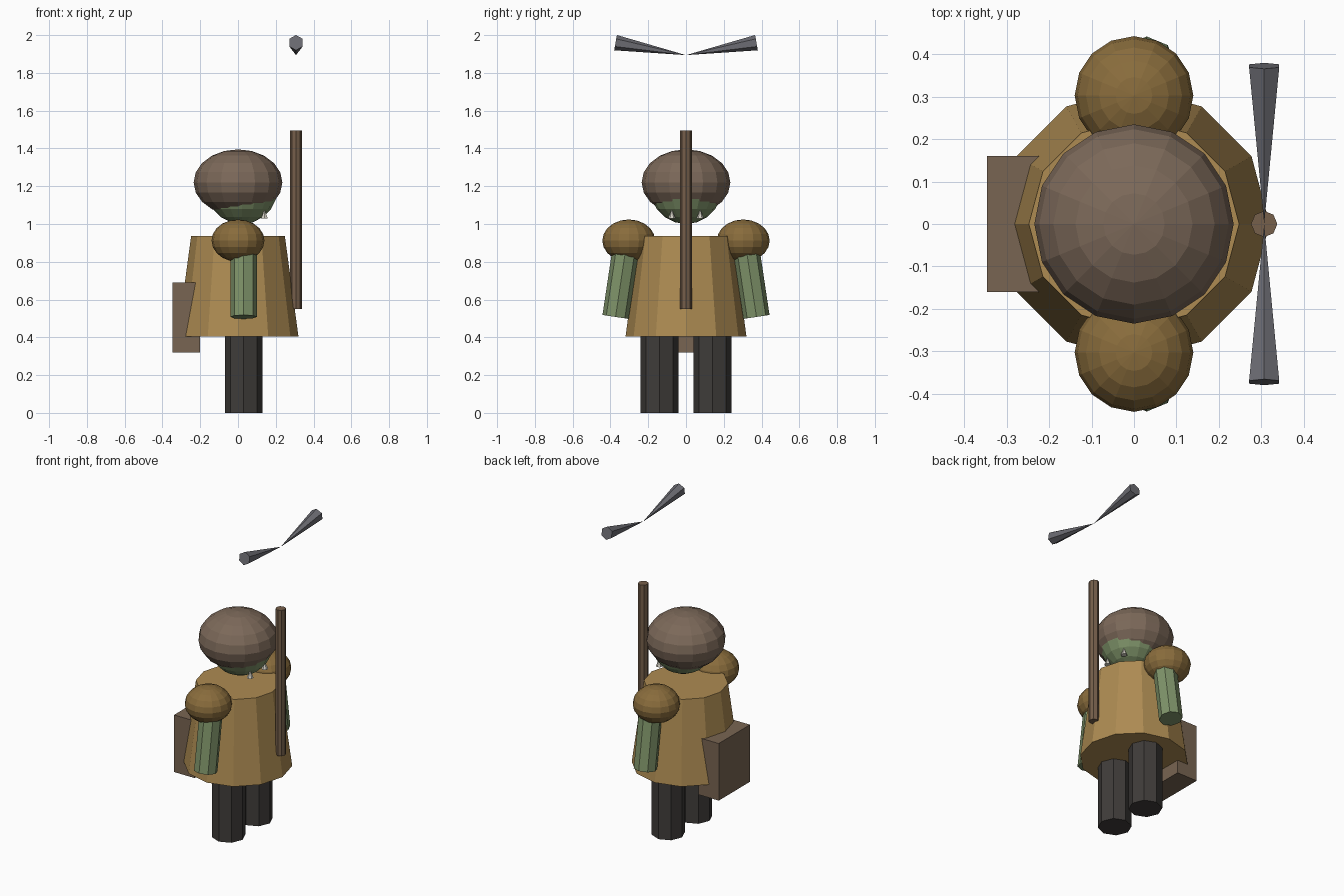
import bpy, bmesh, math
from mathutils import Matrix, Vector

if "Cube" in bpy.data.objects:
    bpy.data.objects.remove(bpy.data.objects["Cube"])


def material(name, rgb):
    m = bpy.data.materials.new(name)
    m.diffuse_color = (*rgb, 1)
    m.use_nodes = True
    m.node_tree.nodes["Principled BSDF"].inputs["Base Color"].default_value = m.diffuse_color
    return m


SKIN = material("green_skin", (0.21, 0.29, 0.14))
CLOTH = material("ochre_cloth", (0.42, 0.26, 0.085))
PAD = material("shoulder_leather", (0.25, 0.15, 0.045))
HAT = material("hat_brown", (0.20, 0.14, 0.10))
TROUSER = material("dark_trousers", (0.05, 0.045, 0.042))
PACK = material("pack_brown", (0.19, 0.13, 0.085))
WOOD = material("wood", (0.18, 0.115, 0.07))
STEEL = material("steel", (0.15, 0.15, 0.17))
IVORY = material("ivory", (0.65, 0.63, 0.55))


def finish(name, bm, mat):
    mesh = bpy.data.meshes.new(name)
    bm.to_mesh(mesh)
    bm.free()
    mesh.materials.append(mat)
    ob = bpy.data.objects.new(name, mesh)
    bpy.context.collection.objects.link(ob)
    return ob


def rod(name, a, b, r1, r2, sides, mat):
    """Cylinder or cone from a to b, leaning only in the y-z plane."""
    a, b = Vector(a), Vector(b)
    d = b - a
    turn = Matrix.Rotation(math.atan2(-d.y, d.z), 4, 'X')
    bm = bmesh.new()
    bmesh.ops.create_cone(bm, cap_ends=True, segments=sides, radius1=r1, radius2=r2,
                          depth=d.length, matrix=Matrix.Translation((a + b) / 2) @ turn)
    bmesh.ops.remove_doubles(bm, verts=bm.verts, dist=1e-5)
    return finish(name, bm, mat)


def ball(name, centre, radii, mat):
    bm = bmesh.new()
    bmesh.ops.create_uvsphere(bm, u_segments=16, v_segments=10, radius=1,
                              matrix=Matrix.Translation(centre) @ Matrix.Diagonal((*radii, 1)))
    return finish(name, bm, mat)


# Tunic, head and hat
rod("tunic", (0, 0, 0.405), (0, 0, 0.937), 0.32, 0.248, 12, CLOTH)
ball("head", (0.02, 0, 1.19), (0.19, 0.19, 0.19), SKIN)
ball("hat", (0, 0, 1.22), (0.235, 0.235, 0.175), HAT)

# Backpack
bm = bmesh.new()
bmesh.ops.create_cube(bm, size=1, matrix=Matrix.Translation((-0.2735, 0, 0.505))
                      @ Matrix.Diagonal((0.147, 0.32, 0.37, 1)))
finish("backpack", bm, PACK)

# Staff
rod("staff", (0.307, 0, 0.55), (0.307, 0, 1.495), 0.031, 0.031, 8, WOOD)

# Paired parts
for side, s in (("left", 1), ("right", -1)):
    rod(side + "_leg", (0.03, s * 0.14, 0), (0.03, s * 0.14, 0.44), 0.1, 0.1, 8, TROUSER)
    rod(side + "_arm", (0.03, s * 0.373, 0.508), (0.03, s * 0.314, 0.90), 0.07, 0.07, 8, SKIN)
    ball(side + "_shoulder_pad", (0, s * 0.303, 0.912), (0.14, 0.14, 0.112), PAD)
    rod(side + "_tusk", (0.14, s * 0.075, 1.03), (0.14, s * 0.075, 1.078), 0.02, 0, 6, IVORY)
    rod(side + "_axe_blade", (0.307, s * 0.373, 1.96), (0.307, 0, 1.894), 0.041, 0, 6, STEEL)
